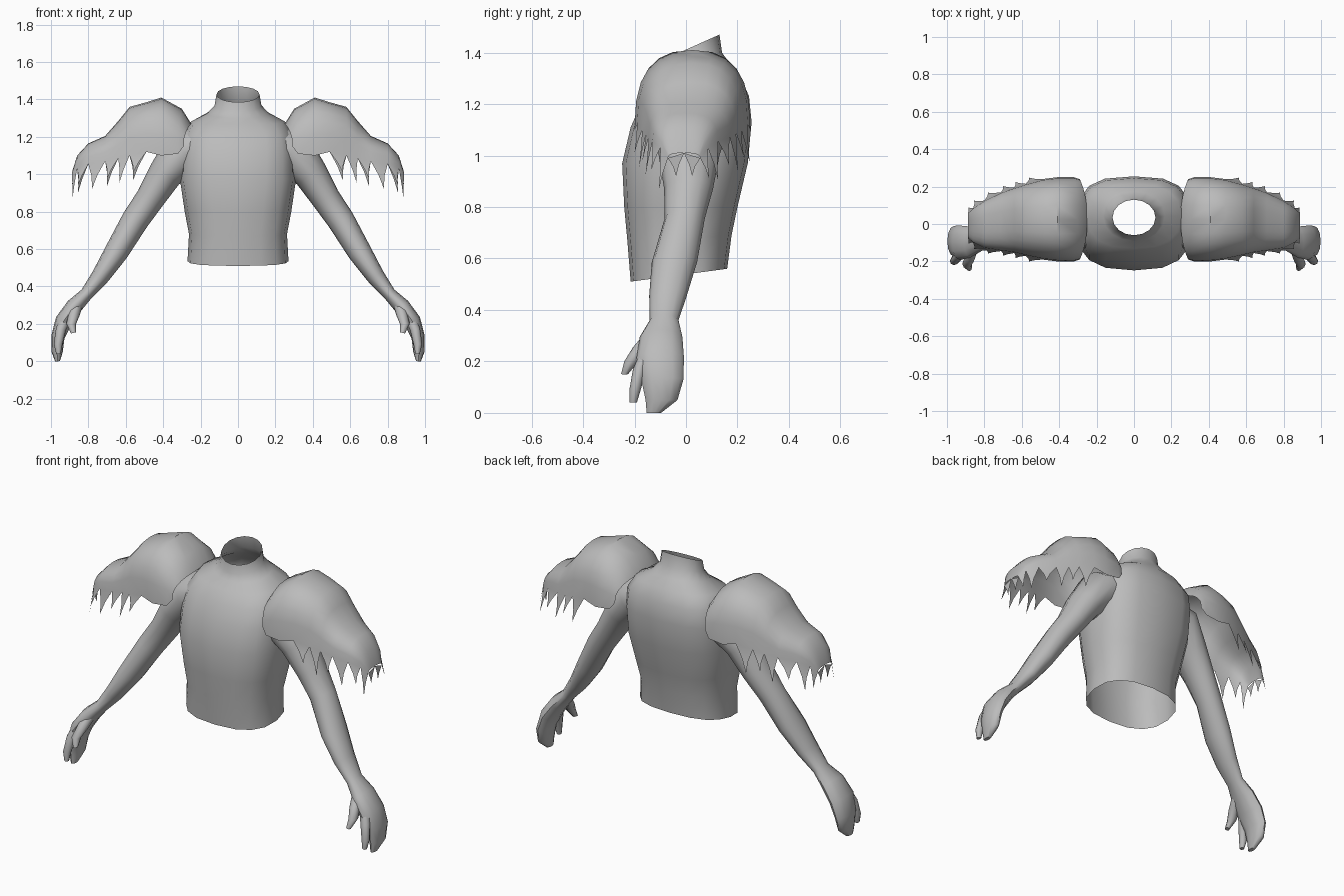
import bpy, math
from mathutils import Vector

if "Cube" in bpy.data.objects:
    bpy.data.objects.remove(bpy.data.objects["Cube"])

skin = bpy.data.materials.new("plain grey")
skin.diffuse_color = (0.5, 0.5, 0.5, 1)
skin.use_nodes = True
skin.node_tree.nodes["Principled BSDF"].inputs["Base Color"].default_value = skin.diffuse_color


def make(name, verts, faces, mirror=False, angle=50):
    mesh = bpy.data.meshes.new(name)
    mesh.from_pydata(verts, [], faces)
    mesh.materials.append(skin)
    ob = bpy.data.objects.new(name, mesh)
    bpy.context.collection.objects.link(ob)
    bpy.ops.object.select_all(action='DESELECT')
    ob.select_set(True)
    bpy.context.view_layer.objects.active = ob
    bpy.ops.object.mode_set(mode='EDIT')
    bpy.ops.mesh.select_all(action='SELECT')
    bpy.ops.mesh.normals_make_consistent(inside=False)
    bpy.ops.object.mode_set(mode='OBJECT')
    bpy.ops.object.shade_smooth_by_angle(angle=math.radians(angle))
    if mirror:
        ob.modifiers.new("Mirror", 'MIRROR').use_mirror_merge = False
    return ob


def bridge(rings, n, closed=True):
    """Quads joining consecutive rings of n vertices."""
    return [(r * n + i, r * n + (i + 1) % n, (r + 1) * n + (i + 1) % n, (r + 1) * n + i)
            for r in range(rings - 1) for i in range(n if closed else n - 1)]


def spow(v, p):
    return math.copysign(abs(v) ** p, v)


def limb(name, path, n=10):
    """Tube through (x, y, z, thickness, width in y), mirrored to the other side."""
    pts = [Vector(p[:3]) for p in path]
    verts = []
    for k, p in enumerate(path):
        t = pts[min(k + 1, len(pts) - 1)] - pts[max(k - 1, 0)]
        across = Vector((-t.z, 0, t.x)).normalized()
        for i in range(n):
            a = math.tau * i / n
            verts.append(pts[k] + across * p[3] * math.cos(a) + Vector((0, p[4] * math.sin(a), 0)))
    faces = bridge(len(path), n)
    faces += [tuple(range(n)), tuple(range((len(path) - 1) * n, len(path) * n))]
    make(name, verts, faces, mirror=True)


# Torso and neck, open at waist and collar:
# front z, back z, half width, front y, back y, roundness (1 = ellipse)
torso = [
    (0.51, 0.56, 0.27, -0.215, 0.16, 0.8), (0.67, 0.69, 0.262, -0.228, 0.177, 0.8),
    (0.80, 0.80, 0.285, -0.24, 0.20, 0.78), (0.97, 0.97, 0.31, -0.248, 0.24, 0.74),
    (1.11, 1.13, 0.305, -0.215, 0.255, 0.7), (1.20, 1.23, 0.29, -0.175, 0.245, 0.7),
    (1.265, 1.30, 0.25, -0.13, 0.215, 0.8), (1.30, 1.35, 0.165, -0.09, 0.175, 0.95),
    (1.335, 1.40, 0.125, -0.07, 0.14, 1), (1.385, 1.47, 0.115, -0.06, 0.13, 1),
]
N = 16
verts = []
for zf, zb, hx, yf, yb, p in torso:
    for i in range(N):
        a = math.tau * i / N
        s = spow(math.sin(a), p)
        verts.append((hx * spow(math.cos(a), p), (yf + yb) / 2 + s * (yb - yf) / 2,
                      (zf + zb) / 2 + s * (zb - zf) / 2))
make("torso", verts, bridge(len(torso), N))

# Arms running into a mitten-like hand
limb("arm_and_hand", [
    (0.18, 0.02, 1.16, 0.10, 0.14), (0.29, 0.02, 1.12, 0.125, 0.15),
    (0.39, 0.012, 1.00, 0.092, 0.118), (0.47, 0.01, 0.87, 0.077, 0.095),
    (0.55, -0.005, 0.755, 0.073, 0.078), (0.65, -0.045, 0.585, 0.064, 0.088),
    (0.735, -0.07, 0.455, 0.049, 0.073), (0.81, -0.085, 0.36, 0.035, 0.056),
    (0.875, -0.097, 0.295, 0.044, 0.083), (0.932, -0.10, 0.215, 0.046, 0.092),
    (0.963, -0.092, 0.13, 0.036, 0.082), (0.967, -0.095, 0.05, 0.03, 0.062),
    (0.965, -0.125, 0.0, 0.013, 0.028)], 12)

# Separate finger and thumb
limb("finger", [(0.915, -0.14, 0.25, 0.03, 0.032), (0.947, -0.18, 0.17, 0.027, 0.026),
                (0.962, -0.198, 0.09, 0.023, 0.022), (0.96, -0.205, 0.04, 0.012, 0.014)], 8)
limb("thumb", [(0.855, -0.11, 0.32, 0.03, 0.04), (0.875, -0.17, 0.255, 0.03, 0.036),
               (0.892, -0.212, 0.20, 0.026, 0.028), (0.88, -0.238, 0.152, 0.013, 0.014)], 8)

# Shoulder pads, open underneath: x, top z, rim z, front y, back y, sweep of inner rim
pad = [
    (0.25, 1.27, 1.15, -0.19, 0.24, 0.04), (0.30, 1.35, 1.11, -0.20, 0.25, 0.02),
    (0.41, 1.41, 1.10, -0.20, 0.25, 0), (0.49, 1.385, 1.12, -0.19, 0.24, 0),
    (0.58, 1.36, 1.10, -0.17, 0.215, 0), (0.64, 1.285, 1.085, -0.155, 0.195, 0),
    (0.71, 1.205, 1.07, -0.145, 0.17, 0), (0.80, 1.165, 1.055, -0.13, 0.125, 0),
    (0.86, 1.10, 1.03, -0.10, 0.085, 0), (0.888, 1.01, 0.99, -0.07, 0.055, 0),
]
M = 13
verts = []
for x, zt, zb, yf, yb, sweep in pad:
    for i in range(M):
        a = math.pi * i / (M - 1)
        verts.append(Vector((x + sweep * math.cos(a) ** 2,
                             (yf + yb) / 2 - spow(math.cos(a), 0.8) * (yb - yf) / 2,
                             zb + (zt - zb) * abs(math.sin(a)) ** 0.75)))
faces = bridge(len(pad), M, closed=False)

# Ragged teeth along the outer part of the pad rim, flared outwards
last = (len(pad) - 1) * M
side = [3, 4, 5, 6, 7, 8, 9]
rim = [r * M for r in side] + [last + M // 2] + [r * M + M - 1 for r in reversed(side)]
for k, (a, b) in enumerate(zip(rim, rim[1:])):
    mid = (verts[a] + verts[b]) / 2
    at_end = a >= last and b >= last
    low = 0.08 if at_end else (0.10, 0.14)[k % 2]
    flare = 0 if at_end else math.copysign(0.02, mid.y)
    tip = mid + Vector((0.025, flare, -low))
    tip.x = min(tip.x, 0.885)
    # A bent middle row gives each tooth a curved outline
    p, q = verts[a].lerp(tip, 0.5), verts[b].lerp(tip, 0.5)
    p, q = p.lerp(q, 0.15), q.lerp(p, 0.15)
    n = len(verts)
    verts += [p, q, tip]
    faces += [(a, n, n + 1, b), (n, n + 2, n + 1)]
make("shoulder_pad", verts, faces, mirror=True, angle=45)
